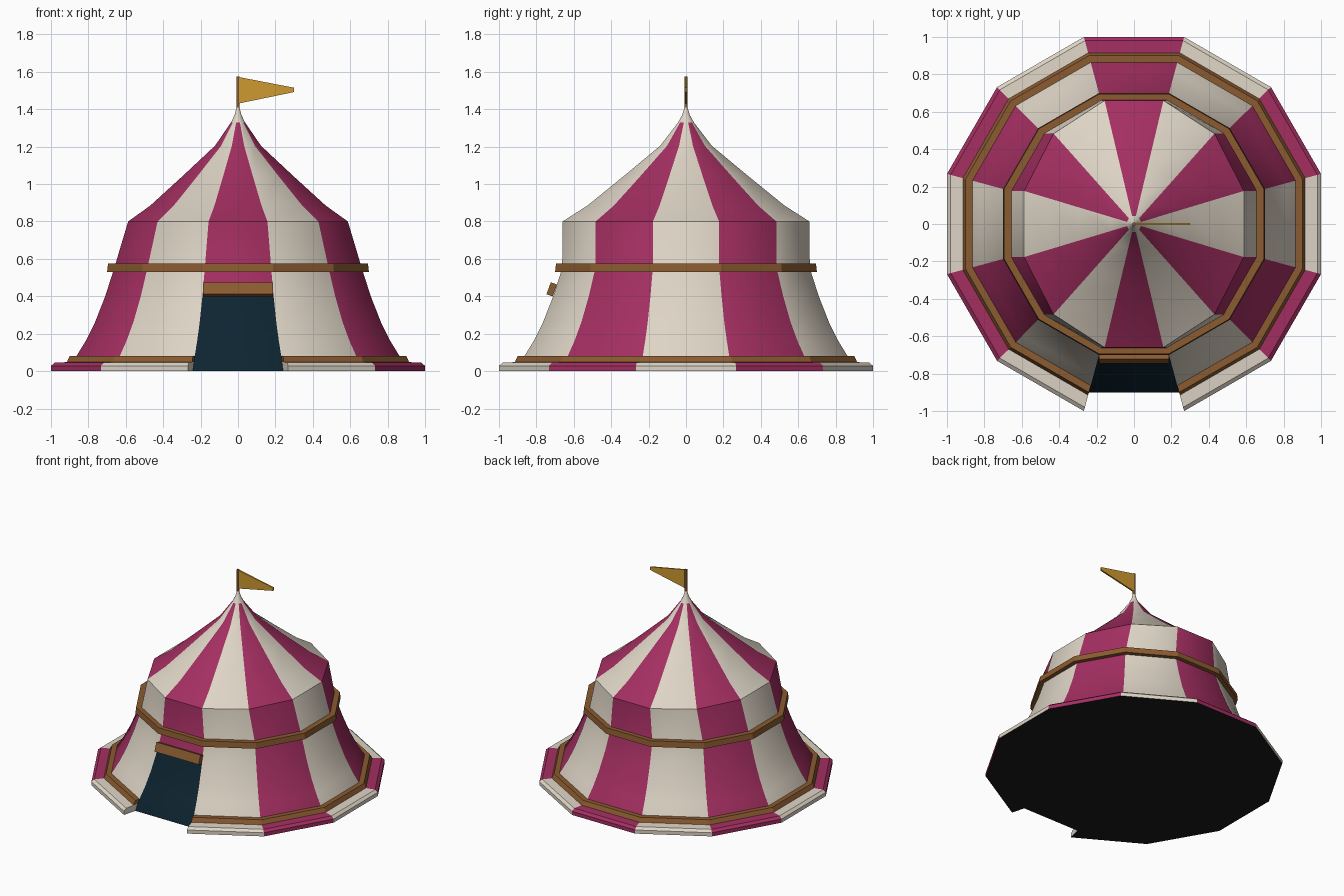
import bpy, bmesh, math
from mathutils import Matrix

if "Cube" in bpy.data.objects:
    bpy.data.objects.remove(bpy.data.objects["Cube"])


def mat(name, rgb):
    m = bpy.data.materials.new(name)
    m.diffuse_color = (*rgb, 1)
    m.use_nodes = True
    m.node_tree.nodes["Principled BSDF"].inputs["Base Color"].default_value = m.diffuse_color
    return m


CREAM = mat("cream canvas", (0.73, 0.66, 0.56))
PINK = mat("magenta canvas", (0.37, 0.028, 0.12))
WOOD = mat("brown trim", (0.26, 0.105, 0.03))
GOLD = mat("gold flag", (0.62, 0.32, 0.03))
NAVY = mat("dark blue doorway", (0.004, 0.018, 0.03))
BLACK = mat("black underside", (0.01, 0.01, 0.01))


def finish(name, bm, mats, smooth=None):
    bmesh.ops.recalc_face_normals(bm, faces=bm.faces)
    me = bpy.data.meshes.new(name)
    bm.to_mesh(me)
    bm.free()
    for m in mats:
        me.materials.append(m)
    ob = bpy.data.objects.new(name, me)
    bpy.context.collection.objects.link(ob)
    if smooth:
        bpy.ops.object.select_all(action='DESELECT')
        ob.select_set(True)
        bpy.context.view_layer.objects.active = ob
        bpy.ops.object.shade_smooth_by_angle(angle=math.radians(smooth))
    return ob


def sweep(name, profile, mats, rule, panels=12, closed=True, smooth=None):
    """Sweep (apothem, z, x-scale) points round a 12-gon; panel 11 is the door side."""
    bm = bmesh.new()
    cols = []
    for j in range(12 if panels == 12 else panels + 1):
        t = math.radians(-75 + 30 * j)
        cols.append([bm.verts.new((a / math.cos(math.pi / 12) * math.cos(t) * s,
                                   a / math.cos(math.pi / 12) * math.sin(t), z))
                     for a, z, s in profile])
    n = len(profile)
    for j in range(panels):
        c, d = cols[j], cols[(j + 1) % len(cols)]
        for i in range(n if closed else n - 1):
            k = (i + 1) % n
            f = bm.faces.new((c[i], d[i], d[k], c[k]))
            f.material_index = rule(j, i)
    if not closed:          # floor and tip caps
        bm.faces.new([c[0] for c in cols]).material_index = 3
        bm.faces.new([c[-1] for c in cols])
    elif panels < 12:       # open ends beside the door
        bm.faces.new(cols[0])
        bm.faces.new(cols[-1])
    return finish(name, bm, mats, smooth)


# Striped canvas: flared wall, roof narrowed in x, doorway in the front panel
wall = [(0.90, 0, 1), (0.87, 0.07, 1), (0.815, 0.16, 1), (0.765, 0.26, 1),
        (0.71, 0.40, 1), (0.662, 0.55, 1)]
roof = [(0.66, 0.80, 0.89), (0.527, 0.885, 0.89), (0.33, 1.045, 0.89),
        (0.138, 1.205, 0.89), (0.042, 1.33, 0.89), (0.02, 1.37, 0.9), (0.008, 1.41, 1)]


def canvas_rule(j, i):
    if j == 11 and i < 4:
        return 2
    return 0 if i >= 10 else j % 2


sweep("tent_canvas", wall + roof, [CREAM, PINK, NAVY, BLACK], canvas_rule,
      closed=False, smooth=32)

# Spread hem on the ground, open at the door
hem = [(0.86, 0, 1), (1.0, 0, 1), (1.0, 0.028, 1), (0.98, 0.045, 1), (0.87, 0.05, 1)]
sweep("ground_hem", hem, [CREAM, PINK, BLACK],
      lambda j, i: 2 if i == 0 else j % 2, panels=11)

# Wooden bands
sweep("lower_band", [(0.86, 0.048, 1), (0.915, 0.048, 1), (0.90, 0.08, 1), (0.86, 0.08, 1)],
      [WOOD], lambda j, i: 0, panels=11)
sweep("upper_band", [(0.645, 0.53, 1), (0.70, 0.53, 1), (0.695, 0.574, 1), (0.645, 0.574, 1)],
      [WOOD], lambda j, i: 0)


def box(name, size, loc, tilt, m):
    bm = bmesh.new()
    bmesh.ops.create_cube(bm, size=1)
    bm.transform(Matrix.Translation(loc) @ Matrix.Rotation(tilt, 4, 'X')
                 @ Matrix.Diagonal((*size, 1)))
    return finish(name, bm, [m])


# Rolled-up flap above the doorway
box("door_header", (0.375, 0.035, 0.068), (0, -0.718, 0.437), math.radians(-20), WOOD)

# Flagpole
bm = bmesh.new()
bmesh.ops.create_cone(bm, cap_ends=True, segments=8, radius1=0.009, radius2=0.009, depth=0.20)
bm.transform(Matrix.Translation((0, 0, 1.475)))
finish("flag_pole", bm, [WOOD], 50)

# Pennant
bm = bmesh.new()
outline = [(0, 1.43), (0.30, 1.492), (0.30, 1.515), (0, 1.573)]
f = bm.faces.new([bm.verts.new((x, -0.006, z)) for x, z in outline])
ext = bmesh.ops.extrude_face_region(bm, geom=[f])["geom"]
bmesh.ops.translate(bm, vec=(0, 0.012, 0),
                    verts=[v for v in ext if isinstance(v, bmesh.types.BMVert)])
finish("pennant", bm, [GOLD])
